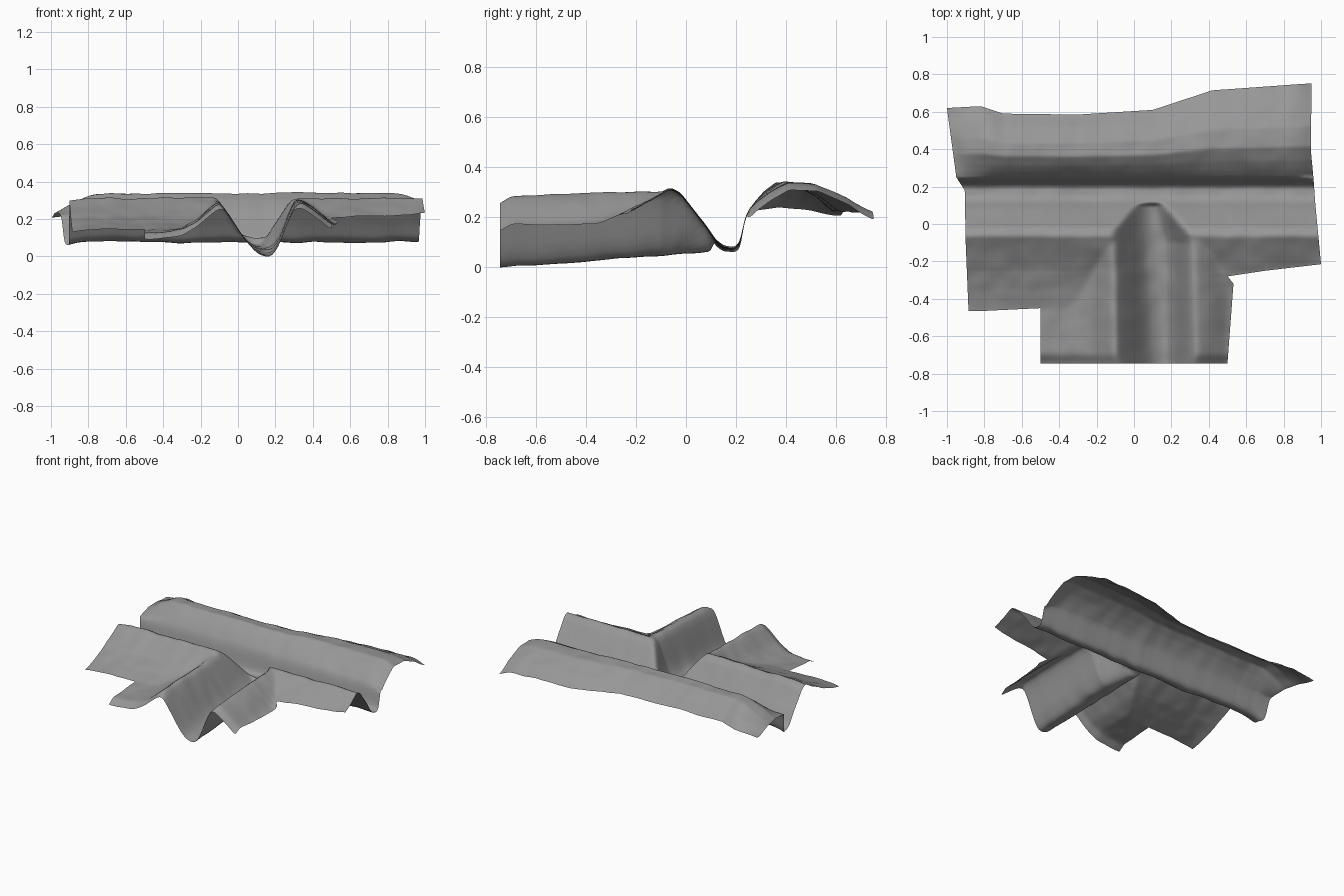
import bpy, bmesh
from mathutils import Vector, noise

if "Cube" in bpy.data.objects:
    bpy.data.objects.remove(bpy.data.objects["Cube"])


def lerp(p, v):
    """Piecewise-linear profile lookup."""
    if v <= p[0][0]:
        return p[0][1]
    for (a, za), (b, zb) in zip(p, p[1:]):
        if v <= b:
            return za + (zb - za) * (v - a) / (b - a)
    return p[-1][1]


# Plan outline of the sheet
BACK = [(-1, .62), (-.82, .63), (-.7, .59), (-.3, .585), (.1, .61), (.42, .715), (.96, .75)]
FRONT_L = [(-.9, -.465), (-.5, -.45)]
FRONT_R = [(.5, -.28), (.7, -.25), (1, -.215)]
LEFT = [(-.46, .885), (-.1, .90), (.18, .905), (.25, .95), (.62, 1.0)]
RIGHT = [(-.215, 1.0), (.1, .97), (.24, .96), (.4, .945), (.75, .95)]

# Cross-sections: main trench over y, side trench over x
MAIN_IN = [(-.1, .42), (-.07, .345), (-.02, .315), (.03, .25), (.08, .185), (.12, .125),
           (.15, .103), (.19, .097), (.215, .115), (.235, .215), (.25, .25)]
MAIN_OUT = [(-.74, .14), (-.46, .165), (-.35, .195), (-.25, .235), (-.15, .29), (-.07, .335)]
BACK_BANK = [(0, .25), (.08, .285), (.18, .32), (.33, .36), (.55, .355), (.8, .305), (1, .245)]
SIDE_IN = [(-.16, .4), (-.12, .31), (-.07, .24), (-.02, .165), (.03, .09), (.07, .045),
           (.12, .025), (.18, .03), (.22, .085), (.26, .195), (.3, .285), (.35, .335), (.38, .42)]
SIDE_OUT = [(-1, .15), (-.5, .165), (-.3, .195), (-.22, .235), (-.13, .315), (-.1, .335),
            (.34, .335), (.4, .3), (.5, .22), (.54, .2), (1, .1)]


def height(x, y):
    tilt = .04 * y
    if y > .25:
        z = lerp(BACK_BANK, (y - .25) / (lerp(BACK, x) - .25))
        z += (.235 - z) * max(0, (-x - .75) / .25) ** 1.5   # left end flattens out
        z -= .035 * max(0, (x - .82) / .13) ** 2
    else:
        bank = max(lerp(MAIN_OUT, y), lerp(SIDE_OUT, x) + tilt)
        bank -= .03 * max(0, (-.7 - y) / .045)              # drooping front lip
        t = min(1, max(0, (.1 - y) / .84))
        mouth = .06 * max(0, 1 - max(0, .1 - y) / .2)       # mouth narrows to a point
        left = max(0, min(1, (.2 - x) / .08))
        shift = (-.02 + .05 * t) * left - mouth * (1 - max(0, min(1, (.18 - x) / .12)))
        side = lerp(SIDE_IN, x - shift) + .06 * (1 - t) + .3 * .04 * y + 3 * max(0, y - .1)
        z = min(bank, lerp(MAIN_IN, y), side) if y < .15 else lerp(MAIN_IN, y)
    z -= .035 * max(0, (-x - .8) / .15) ** 2 if y < .23 else 0
    # Worn-earth irregularity
    z += .010 * noise.noise(Vector((x * 4, y * 4, 1))) + .006 * noise.noise(Vector((x * 11, y * 11, 5)))
    return z


def patch(bm, x0, x1, nx, lo, hi, ny):
    rows = []
    for i in range(nx + 1):
        s = x0 + (x1 - x0) * i / nx
        col = []
        for j in range(ny + 1):
            a, b = lo(s), hi(s)
            y = a + (b - a) * j / ny
            x = s
            if abs(s) > .5:
                edge = lerp(LEFT if s < 0 else RIGHT, y)
                x = (.5 + (abs(s) - .5) * (edge - .5) / .5) * (1 if s > 0 else -1)
            elif s > .3:      # right side of the apron flares toward the corner
                x += .035 * (s - .3) / .2 * max(0, (y + .74) / .46) * min(1, max(0, (SEAM - y) / .04))
            col.append(bm.verts.new((x, y, height(x, y))))
        rows.append(col)
    for c, d in zip(rows, rows[1:]):
        for j in range(ny):
            bm.faces.new((c[j], d[j], d[j + 1], c[j + 1]))


bm = bmesh.new()
SEAM = -.28
seam = lambda s: SEAM if s <= .5 else lerp(FRONT_R, s)
# Main trench with both banks, then the two front aprons
patch(bm, -1, 1, 120, seam, lambda s: lerp(BACK, s), 120)
patch(bm, -1, -.5, 30, lambda s: lerp(FRONT_L, s), seam, 16)
patch(bm, -.5, .5, 60, lambda s: -.745, seam, 36)
bmesh.ops.remove_doubles(bm, verts=bm.verts, dist=.0008)
# Soften heights only, so the outline stays put
for _ in range(2):
    bmesh.ops.smooth_vert(bm, verts=bm.verts, factor=.5, use_axis_z=True)
low = min(v.co.z for v in bm.verts)
for v in bm.verts:
    v.co.z -= low

mesh = bpy.data.meshes.new("trench_junction")
bm.to_mesh(mesh)
bm.free()
obj = bpy.data.objects.new("trench_junction", mesh)
bpy.context.collection.objects.link(obj)
for p in mesh.polygons:
    p.use_smooth = True

# Dull earth grey
mat = bpy.data.materials.new("earth_grey")
mat.diffuse_color = (.31, .31, .31, 1)
mat.use_nodes = True
mat.node_tree.nodes["Principled BSDF"].inputs["Base Color"].default_value = mat.diffuse_color
mesh.materials.append(mat)
